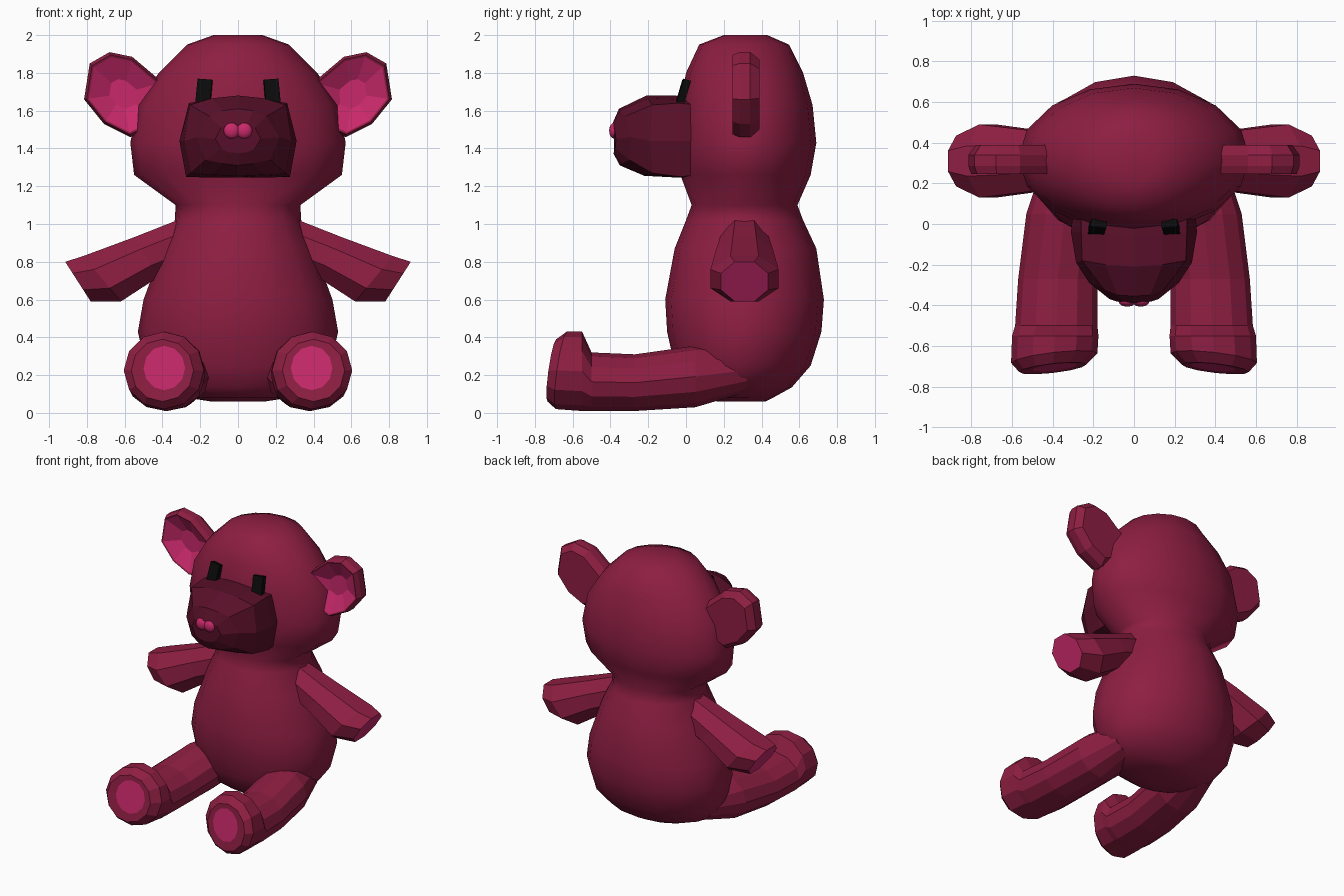
import bpy, bmesh
from math import sin, cos, pi, radians
from mathutils import Vector

if "Cube" in bpy.data.objects:
    bpy.data.objects.remove(bpy.data.objects["Cube"])


def material(name, rgb):
    m = bpy.data.materials.new(name)
    m.diffuse_color = (*rgb, 1)
    m.use_nodes = True
    m.node_tree.nodes["Principled BSDF"].inputs["Base Color"].default_value = m.diffuse_color
    return m


PLUM = material("plum", (0.27, 0.013, 0.055))
PINK = material("pink", (0.58, 0.022, 0.145))
DARK = material("dark_plum", (0.10, 0.005, 0.022))
BLACK = material("black", (0.003, 0.003, 0.003))


def loft(name, rings, mats, pink_bands=(), caps=(True, True), smooth=None):
    """Skin equal-length rings; bands listed in pink_bands use the second material.
    Band index len(rings)-1 is the end cap."""
    bm = bmesh.new()
    vs = [[bm.verts.new(p) for p in r] for r in rings]
    n = len(vs[0])
    for i in range(len(vs) - 1):
        for j in range(n):
            k = (j + 1) % n
            f = bm.faces.new((vs[i][j], vs[i][k], vs[i + 1][k], vs[i + 1][j]))
            f.material_index = int(i in pink_bands)
    if caps[0]:
        bm.faces.new(vs[0][::-1])
    if caps[1]:
        f = bm.faces.new(vs[-1])
        f.material_index = int(len(rings) - 1 in pink_bands)
    bmesh.ops.recalc_face_normals(bm, faces=bm.faces)
    me = bpy.data.meshes.new(name)
    bm.to_mesh(me)
    bm.free()
    for m in mats:
        me.materials.append(m)
    ob = bpy.data.objects.new(name, me)
    bpy.context.collection.objects.link(ob)
    if smooth:
        bpy.ops.object.select_all(action='DESELECT')
        ob.select_set(True)
        bpy.context.view_layer.objects.active = ob
        bpy.ops.object.shade_smooth_by_angle(angle=radians(smooth))
    return ob


def mirror(ob):
    m = ob.modifiers.new("mirror", 'MIRROR')
    m.use_axis[0] = True
    return ob


def ellipse(n, phase=0.0):
    return [(cos(2 * pi * (i + phase) / n), sin(2 * pi * (i + phase) / n)) for i in range(n)]


# Body and head: elliptical sections (z, half width, front y, back y)
sections = [
    (0.06, 0.14, 0.17, 0.42), (0.08, 0.27, 0.06, 0.46), (0.135, 0.40, -0.01, 0.56),
    (0.25, 0.49, -0.06, 0.66), (0.43, 0.53, -0.10, 0.717), (0.60, 0.50, -0.11, 0.73),
    (0.87, 0.40, -0.06, 0.69), (1.02, 0.335, 0.0, 0.62), (1.10, 0.33, 0.03, 0.59),
    (1.26, 0.55, -0.03, 0.66), (1.43, 0.57, -0.04, 0.69), (1.63, 0.53, -0.03, 0.67),
    (1.80, 0.42, 0.0, 0.62), (1.95, 0.27, 0.07, 0.545), (2.0, 0.13, 0.2, 0.43)]
loft("body_and_head",
     [[(c * w, (a + b) / 2 + s * (b - a) / 2, z) for c, s in ellipse(16)]
      for z, w, a, b in sections], [PLUM], smooth=60)

# Legs: sections (y, inner x, outer x, low z, high z, lean of the section)
leg = [
    (0.32, 0.18, 0.44, 0.11, 0.34, 0.0), (0.05, 0.15, 0.53, 0.03, 0.355, 0.0),
    (-0.27, 0.18, 0.57, 0.01, 0.31, 0.0), (-0.50, 0.18, 0.585, 0.01, 0.32, 0.0),
    (-0.55, 0.175, 0.60, 0.01, 0.43, 0.0), (-0.66, 0.18, 0.605, 0.02, 0.43, 0.14),
    (-0.71, 0.235, 0.565, 0.06, 0.39, 0.14), (-0.705, 0.28, 0.50, 0.12, 0.355, 0.14)]
rings = []
for y, x0, x1, z0, z1, lean in leg:
    cx, cz, rx, rz = (x0 + x1) / 2, (z0 + z1) / 2, (x1 - x0) / 2, (z1 - z0) / 2
    rings.append([(cx + c * rx, y + lean * (s * rz - 0.8 * c * rx), cz + s * rz)
                  for c, s in ellipse(12)])
mirror(loft("legs", rings, [PLUM, PINK], pink_bands=(7,)))

# Arms: sections (top x, top z, bottom x, bottom z, half depth)
arm = [
    (0.22, 1.06, 0.22, 0.80, 0.11), (0.55, 0.93, 0.42, 0.72, 0.15),
    (0.82, 0.83, 0.62, 0.59, 0.18), (0.915, 0.80, 0.78, 0.59, 0.125)]
rings = []
for tx, tz, bx, bz, d in arm:
    top, bot = Vector((tx, 0.31, tz)), Vector((bx, 0.31, bz))
    k = cos(pi / 8)
    rings.append([(top + bot) / 2 + (top - bot) / 2 * (s / k) + Vector((0, d * c / k, 0))
                  for c, s in ellipse(8, 0.5)])
mirror(loft("arms", rings, [PLUM, PINK], pink_bands=(3,)))

# Ears: one outline, scaled to make rim, dished pink front and bevelled back
outline = [(0.40, 1.75), (0.56, 1.885), (0.68, 1.91), (0.785, 1.85),
           (0.815, 1.66), (0.71, 1.53), (0.57, 1.46), (0.41, 1.53)]
steps = [(0.35, 0.31), (0.88, 0.25), (0.93, 0.245), (1.0, 0.285), (1.0, 0.34), (0.82, 0.39)]
cx, cz = 0.61, 1.69
ear = loft("ears", [[(cx + (x - cx) * k, y, cz + (z - cz) * k) for x, z in outline]
                    for k, y in steps], [PLUM, PINK], pink_bands=(0,))
for p in ear.data.polygons:
    if p.center.y > 0.3 and len(p.vertices) == 8 and p.center.y < 0.33:
        p.material_index = 1
mirror(ear)

# Muzzle: faceted rings from right half outlines (x, y, z), mirrored across the middle
halves = [
    [(0, 0.04, 1.67), (0.14, 0.04, 1.66), (0.26, 0.06, 1.63), (0.30, 0.08, 1.44),
     (0.27, 0.06, 1.26), (0.14, 0.04, 1.25), (0, 0.04, 1.25)],
    [(0, -0.06, 1.68), (0.14, -0.05, 1.66), (0.26, -0.04, 1.64), (0.31, -0.04, 1.44),
     (0.275, -0.03, 1.25), (0.14, -0.03, 1.245), (0, -0.03, 1.245)],
    [(0, -0.21, 1.68), (0.14, -0.20, 1.665), (0.255, -0.18, 1.63), (0.285, -0.19, 1.44),
     (0.25, -0.18, 1.27), (0.14, -0.21, 1.26), (0, -0.22, 1.255)],
    [(0, -0.355, 1.61), (0.08, -0.35, 1.60), (0.15, -0.32, 1.57), (0.22, -0.29, 1.46),
     (0.17, -0.30, 1.34), (0.08, -0.34, 1.32), (0, -0.35, 1.31)],
    [(0, -0.39, 1.53), (0.05, -0.385, 1.525), (0.09, -0.38, 1.51), (0.12, -0.37, 1.45),
     (0.09, -0.375, 1.40), (0.05, -0.38, 1.38), (0, -0.385, 1.375)]]
loft("muzzle", [h + [(-x, y, z) for x, y, z in h[-2:0:-1]] for h in halves], [DARK])

# Nose: two overlapping lobes
for name, side in (("nose_right", 1), ("nose_left", -1)):
    bpy.ops.mesh.primitive_uv_sphere_add(segments=12, ring_count=8, radius=1,
                                         location=(side * 0.033, -0.381, 1.494))
    lobe = bpy.context.object
    lobe.name = name
    lobe.scale = (0.043, 0.026, 0.042)
    lobe.data.materials.append(PINK)
    bpy.ops.object.shade_smooth()

# Eyes: upright blocks leaning with the brow
for name, side in (("eye_right", 1), ("eye_left", -1)):
    bpy.ops.mesh.primitive_cube_add(size=1, location=(side * 0.18, -0.015, 1.70))
    eye = bpy.context.object
    eye.name = name
    eye.dimensions = (0.078, 0.04, 0.128)
    eye.rotation_euler = (radians(-17), radians(-4 * side), radians(5 * side))
    eye.data.materials.append(BLACK)
